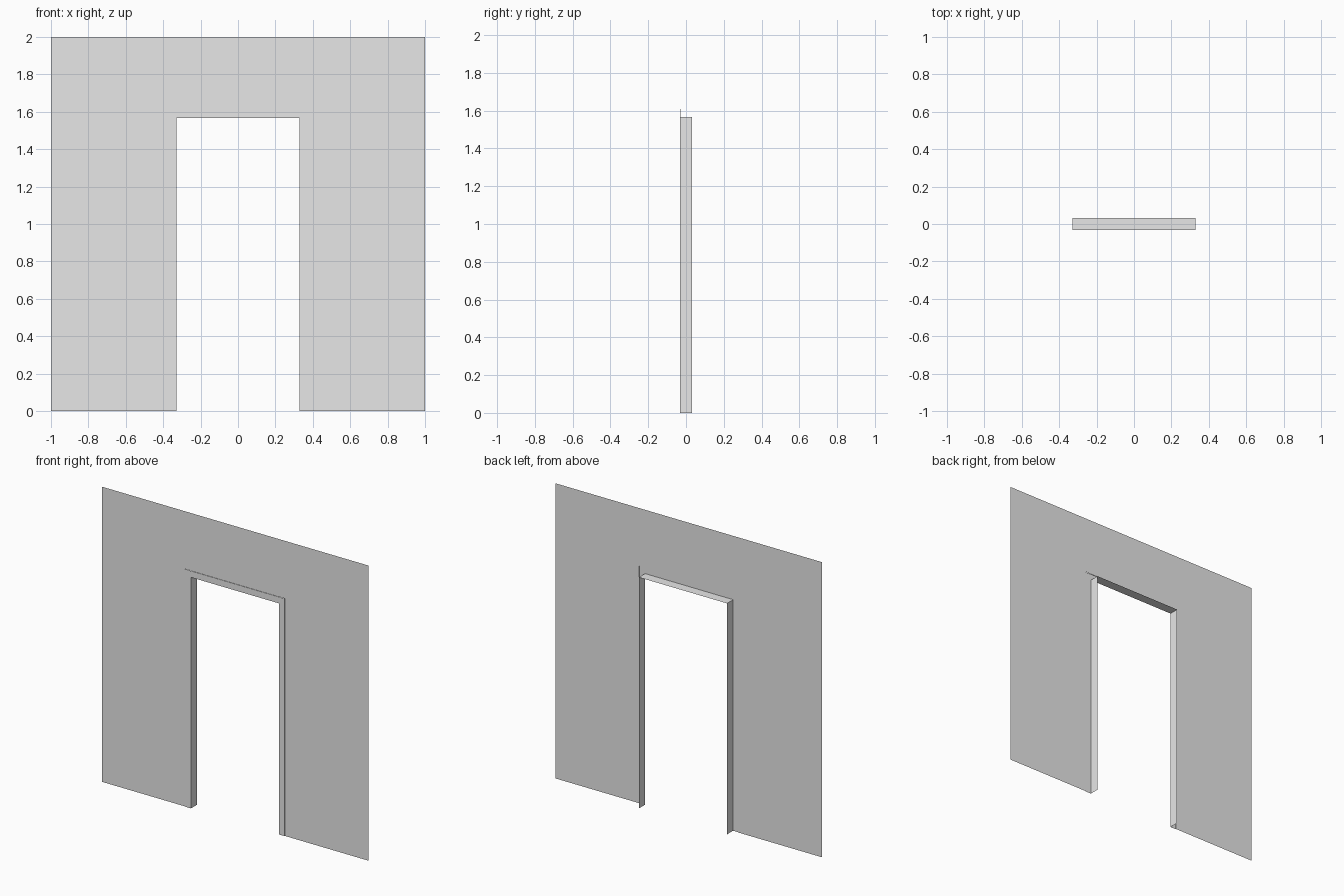
import bpy
import bmesh

cube = bpy.data.objects.get("Cube")
if cube:
    bpy.data.objects.remove(cube, do_unlink=True)

INNER, OUTER = 0.33, 0.373        # half widths of the opening and its trim
HEAD, TRIM_TOP = 1.566, 1.609     # heights of the opening and its trim
FRONT, WALL, BACK = -0.033, -0.03, 0.033

grey = bpy.data.materials.new("plain grey")
grey.use_nodes = True
grey.diffuse_color = (0.8, 0.8, 0.8, 1)
grey.node_tree.nodes["Principled BSDF"].inputs["Base Color"].default_value = (0.8, 0.8, 0.8, 1)


def finish(name, bm):
    mesh = bpy.data.meshes.new(name)
    bm.to_mesh(mesh)
    bm.free()
    mesh.materials.append(grey)
    obj = bpy.data.objects.new(name, mesh)
    bpy.context.collection.objects.link(obj)
    return obj


def strip(name, profile, offset):
    """Sweep an open profile in a straight line to make a sheet."""
    bm = bmesh.new()
    rows = [(bm.verts.new(p), bm.verts.new([a + b for a, b in zip(p, offset)]))
            for p in profile]
    for (a, b), (c, d) in zip(rows, rows[1:]):
        bm.faces.new((a, c, d, b))
    return finish(name, bm)


# Wall sheet with a doorway notch
outline = [(-1, 0), (-OUTER, 0), (-OUTER, TRIM_TOP), (OUTER, TRIM_TOP),
           (OUTER, 0), (1, 0), (1, 2), (-1, 2)]
bm = bmesh.new()
bm.faces.new([bm.verts.new((x, WALL, z)) for x, z in outline])
finish("wall", bm)

# Side trims, each folding back into a jamb
for side, label in ((1, "left"), (-1, "right")):
    section = [(OUTER, WALL), (OUTER, FRONT), (INNER, FRONT), (INNER, BACK)]
    profile = [(side * x, y, 0) for x, y in section]
    # The jamb stops at the head, the trim runs past it
    strip(label + "_trim", profile[:3], (0, 0, TRIM_TOP))
    jamb = profile[2:] if side > 0 else profile[:1:-1]
    strip(label + "_jamb", jamb, (0, 0, HEAD))

# Head trim and lining across the top of the opening
section = [(WALL, TRIM_TOP), (FRONT, TRIM_TOP), (FRONT, HEAD), (BACK, HEAD)]
strip("head_frame", [(-INNER, y, z) for y, z in section], (2 * INNER, 0, 0))
